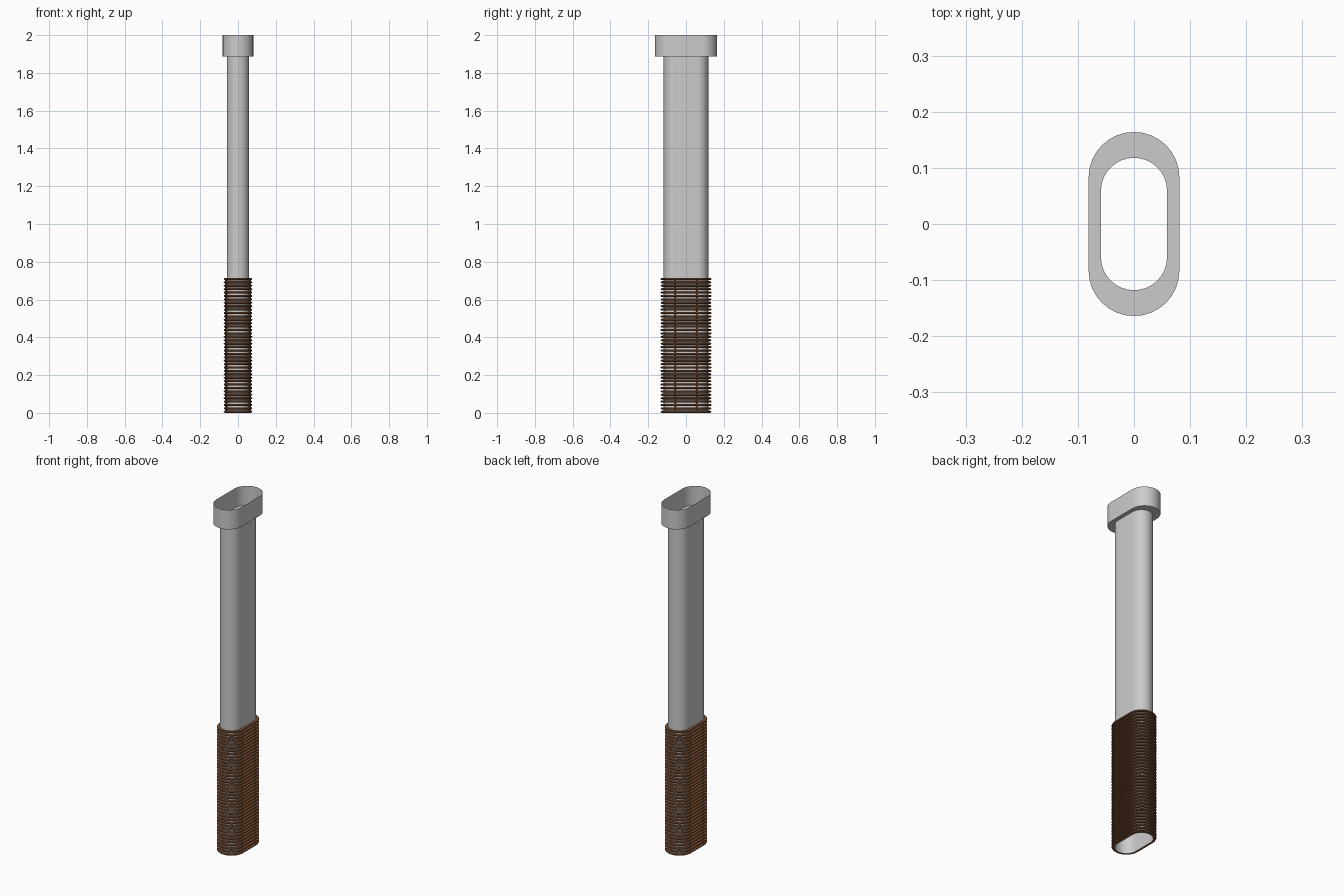
import bpy, math

if "Cube" in bpy.data.objects:
    bpy.data.objects.remove(bpy.data.objects["Cube"])

SEG = 16  # segments per rounded end


def stadium(r, s):
    """Outline with half width r and straight half length s."""
    pts = []
    for sign, start in ((1, 0), (-1, math.pi)):
        for i in range(SEG + 1):
            a = start + math.pi * i / SEG
            pts.append((r * math.cos(a), r * math.sin(a) + sign * s))
    return pts


def loft(name, loops, closed=False):
    """Skin a list of (r, s, z) stadium loops."""
    verts, faces = [], []
    for r, s, z in loops:
        verts += [(x, y, z) for x, y in stadium(r, s)]
    n, m = 2 * (SEG + 1), len(loops)
    for k in range(m if closed else m - 1):
        a, b = k * n, ((k + 1) % m) * n
        for i in range(n):
            j = (i + 1) % n
            faces.append((a + i, a + j, b + j, b + i))
    mesh = bpy.data.meshes.new(name)
    mesh.from_pydata(verts, [], faces)
    obj = bpy.data.objects.new(name, mesh)
    bpy.context.collection.objects.link(obj)
    bpy.context.view_layer.objects.active = obj
    bpy.ops.object.select_all(action='DESELECT')
    obj.select_set(True)
    bpy.ops.object.shade_smooth_by_angle(angle=math.radians(40))
    return obj


copper = bpy.data.materials.new("brown_wire")
copper.diffuse_color = (0.25, 0.10, 0.04, 1)
copper.use_nodes = True
copper.node_tree.nodes["Principled BSDF"].inputs["Base Color"].default_value = copper.diffuse_color

# Thin open tube
loft("tube", [(0.059, 0.059, 0), (0.059, 0.059, 1.89)])

# Hollow collar: stepped floor and thin upright wall
loft("collar", [(0.059, 0.059, 1.888), (0.081, 0.083, 1.888), (0.081, 0.083, 2.0)])

# Stack of wire turns around the lower tube
TURNS, TOP, HALF = 40, 0.715, 0.0058
pitch = (TOP - 2 * HALF) / (TURNS - 1)
section = [(math.cos(math.tau * k / 8), math.sin(math.tau * k / 8)) for k in range(8)]
for t in range(TURNS):
    z = HALF + t * pitch
    ring = loft("wire_turn", [(0.0675 + 0.0083 * c, 0.059, z + HALF * s) for c, s in section], True)
    ring.data.materials.append(copper)

# Upright rods that tie the turns together
for sx in (-1, 1):
    for sy in (-1, 1):
        bpy.ops.mesh.primitive_cylinder_add(vertices=8, radius=0.005, depth=TOP,
                                            location=(sx * 0.064, sy * 0.059, TOP / 2))
        rod = bpy.context.object
        rod.name = "tie_rod"
        rod.data.materials.append(copper)
        bpy.ops.object.shade_smooth_by_angle(angle=math.radians(50))
